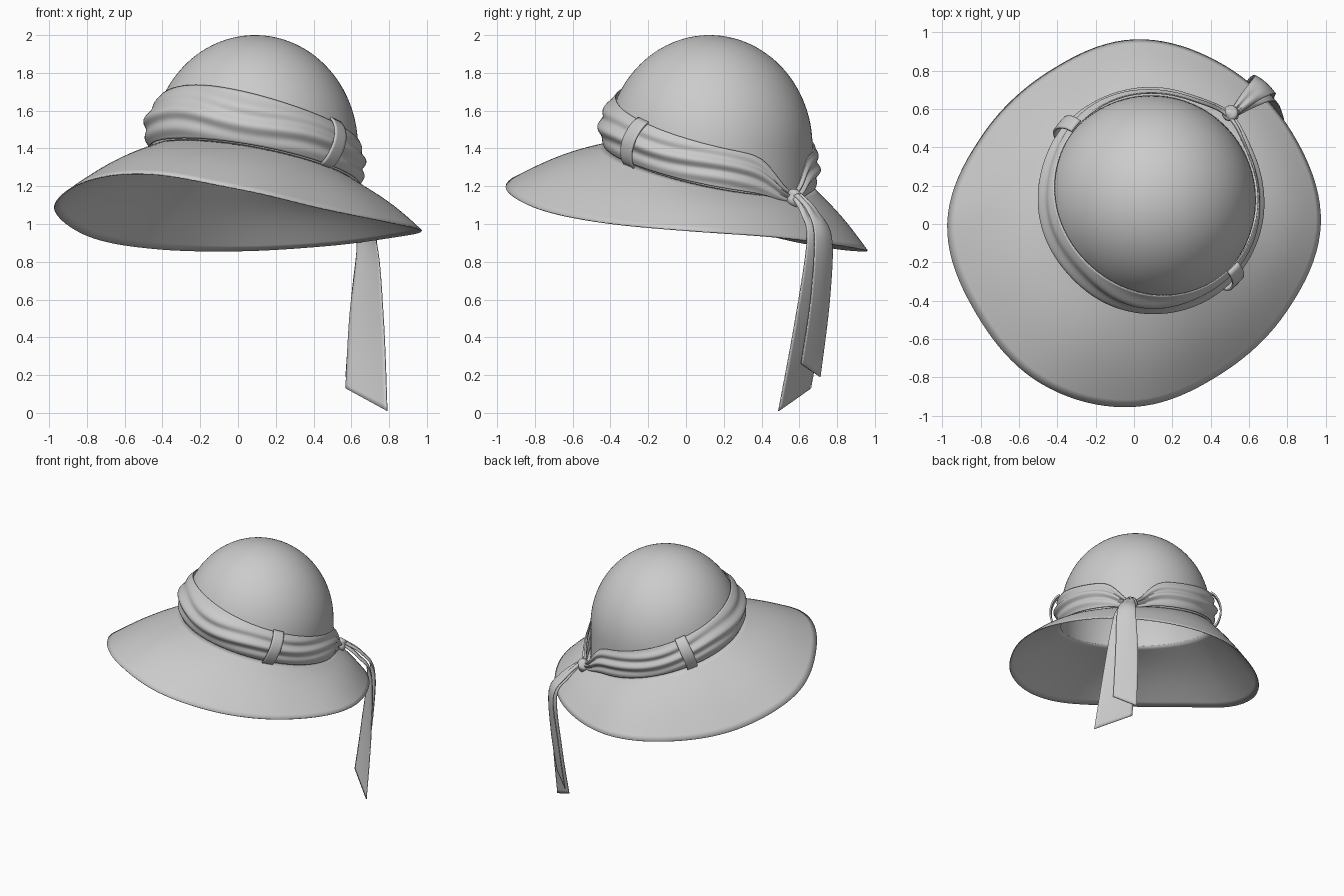
import bpy, bmesh, math
from math import sin, cos, pi, radians, exp, sqrt
from mathutils import Vector, Matrix

if "Cube" in bpy.data.objects:
    bpy.data.objects.remove(bpy.data.objects["Cube"])

felt = bpy.data.materials.new("warm_grey_felt")
felt.use_nodes = True
grey = (0.6, 0.6, 0.6, 1)
felt.diffuse_color = grey
felt.node_tree.nodes["Principled BSDF"].inputs["Base Color"].default_value = grey

CX, CY = 0.09, 0.125          # crown centre
KNOT = radians(48)            # direction of the bow


def finish(name, bm, thick=0, angle=50):
    bmesh.ops.remove_doubles(bm, verts=bm.verts, dist=0.0004)
    me = bpy.data.meshes.new(name)
    bm.to_mesh(me)
    bm.free()
    ob = bpy.data.objects.new(name, me)
    bpy.context.collection.objects.link(ob)
    me.materials.append(felt)
    if thick:
        mod = ob.modifiers.new("thickness", 'SOLIDIFY')
        mod.thickness = thick
        mod.offset = 0
    bpy.ops.object.select_all(action='DESELECT')
    bpy.context.view_layer.objects.active = ob
    ob.select_set(True)
    bpy.ops.object.shade_smooth_by_angle(angle=radians(angle))
    return ob


def sheet(name, fn, nu, nv, thick=0):
    """Surface from fn(u, v), with u and v from 0 to 1."""
    bm = bmesh.new()
    g = [[bm.verts.new(fn(i / nu, j / nv)) for j in range(nv + 1)] for i in range(nu + 1)]
    for i in range(nu):
        for j in range(nv):
            bm.faces.new((g[i][j], g[i + 1][j], g[i + 1][j + 1], g[i][j + 1]))
    return finish(name, bm, thick)


def spline(p, t, closed=False):
    """Catmull-Rom through points p, t counted in points."""
    n = len(p)
    i = math.floor(t) if closed else min(int(t), n - 2)
    f = t - i
    pick = (lambda k: Vector(p[k % n])) if closed else (lambda k: Vector(p[max(0, min(n - 1, k))]))
    a, b, c, d = (pick(i + k) for k in (-1, 0, 1, 2))
    return b + f * ((c - a) / 2 + f * ((a - 2.5 * b + 2 * c - d / 2) + f * (1.5 * (b - c) + (d - a) / 2)))


def dome(z):
    return 0.545 * sqrt(max(0, 1 - (max(0, z - 1.41) / 0.59) ** 2))


def base(a):
    return 1.305 - 0.15 * cos(a - KNOT)


def on_crown(a, z, out=0):
    r = dome(z) + out
    return Vector((CX + r * cos(a), CY + r * sin(a), z))


# Crown: upright dome cut by a tilted base
def crown(u, v):
    a, s = 2 * pi * u, base(2 * pi * u) - 0.01
    return on_crown(a, s + (2 - s) * sin(v * pi / 2))


sheet("crown", crown, 96, 32)

# Brim: radius and height of the edge at every 30 degrees
EDGE = [(.972, .965), (.95, .93), (.95, .885), (.96, .857), (.908, .87), (.915, .935),
        (.972, 1.08), (.945, 1.22), (.962, 1.265), (.952, 1.185), (.902, 1.08), (.915, 1.01)]


def brim(u, v):
    a = 2 * pi * u
    r, z = spline(EDGE, u * 12, True)
    p = on_crown(a, base(a) - 0.01).lerp(Vector((r * cos(a), r * sin(a), z)), 1 - v)
    p.z += 0.025 * sin(pi * v)
    return p


sheet("brim", brim, 120, 14, 0.006)


# Draped band, gathered towards the knot
def band_point(a, v, extra=0):
    d = (a - KNOT + pi) % (2 * pi) - pi
    pinch = exp(-(d / radians(13)) ** 2)
    low = base(a) * (1 - pinch) + 1.115 * pinch
    top = (1.545 - 0.19 * cos(d)) * (1 - pinch) + 1.175 * pinch
    fold = sin(2 * pi * (2.6 * v + 0.22 * sin(2 * d) + 0.12 * cos(5 * d)))
    swell = sin(pi * min(1, max(0, v)))
    out = 0.012 + swell * (0.028 + 0.011 * fold - 0.012 * cos(d)) + 0.03 * pinch
    return on_crown(a, low + v * (top - low), out + extra)


sheet("hat_band", lambda u, v: band_point(2 * pi * u, v), 180, 28, 0.006)

# Two keeper loops over the band
for side in (-1, 1):
    def loop(u, v, s=side):
        a = KNOT + s * radians(92 - 9 * (v - 0.5)) + radians(7.5) * (u - 0.5)
        tuck = 0.02 * (1 - (2 * abs(v - 0.5)) ** 6)
        flat = band_point(a, -0.06 + 1.12 * v)
        r = dome(flat.z) + 0.022 + 0.035 * sin(pi * v) + tuck
        return on_crown(a, flat.z, r - dome(flat.z))
    sheet("left_keeper_loop" if side > 0 else "right_keeper_loop", loop, 6, 16, 0.012)

# Knot: a small pleated ball
bm = bmesh.new()
bmesh.ops.create_uvsphere(bm, u_segments=32, v_segments=16, radius=1)
for v in bm.verts:
    ridge = 1 + 0.08 * sin(5 * v.co.z + 3 * v.co.y)
    v.co = Vector((0.04 * v.co.x, 0.042 * v.co.y, 0.05 * v.co.z)) * ridge
bm.transform(Matrix.Translation((0.505, 0.575, 1.14)) @ Matrix.Rotation(KNOT, 4, 'Z'))
finish("bow_knot", bm)


# Ribbon tails, each given by its two long edges
def tail(name, one, two):
    def surf(u, v):
        t = v * (len(one) - 1)
        p = spline(one, t).lerp(spline(two, t), u)
        crease = 0.02 * sin(pi * u) * (1 - v) + 0.012 * sin(3 * pi * u) * max(0, 1 - 2.5 * v)
        return p + crease * Vector((cos(KNOT), sin(KNOT), 0.4))
    sheet(name, surf, 12, 40, 0.006)


tail("long_ribbon_tail",
     [(.51, .59, 1.14), (.57, .66, 1.05), (.63, .73, .91), (.59, .72, .5), (.57, .66, .13)],
     [(.53, .56, 1.14), (.63, .61, 1.05), (.73, .64, .91), (.77, .58, .5), (.79, .49, .01)])
tail("short_ribbon_tail",
     [(.51, .60, 1.15), (.57, .69, 1.07), (.63, .77, .93), (.60, .76, .6), (.57, .71, .19)],
     [(.54, .57, 1.15), (.64, .64, 1.07), (.73, .68, .93), (.73, .66, .6), (.71, .61, .26)])
